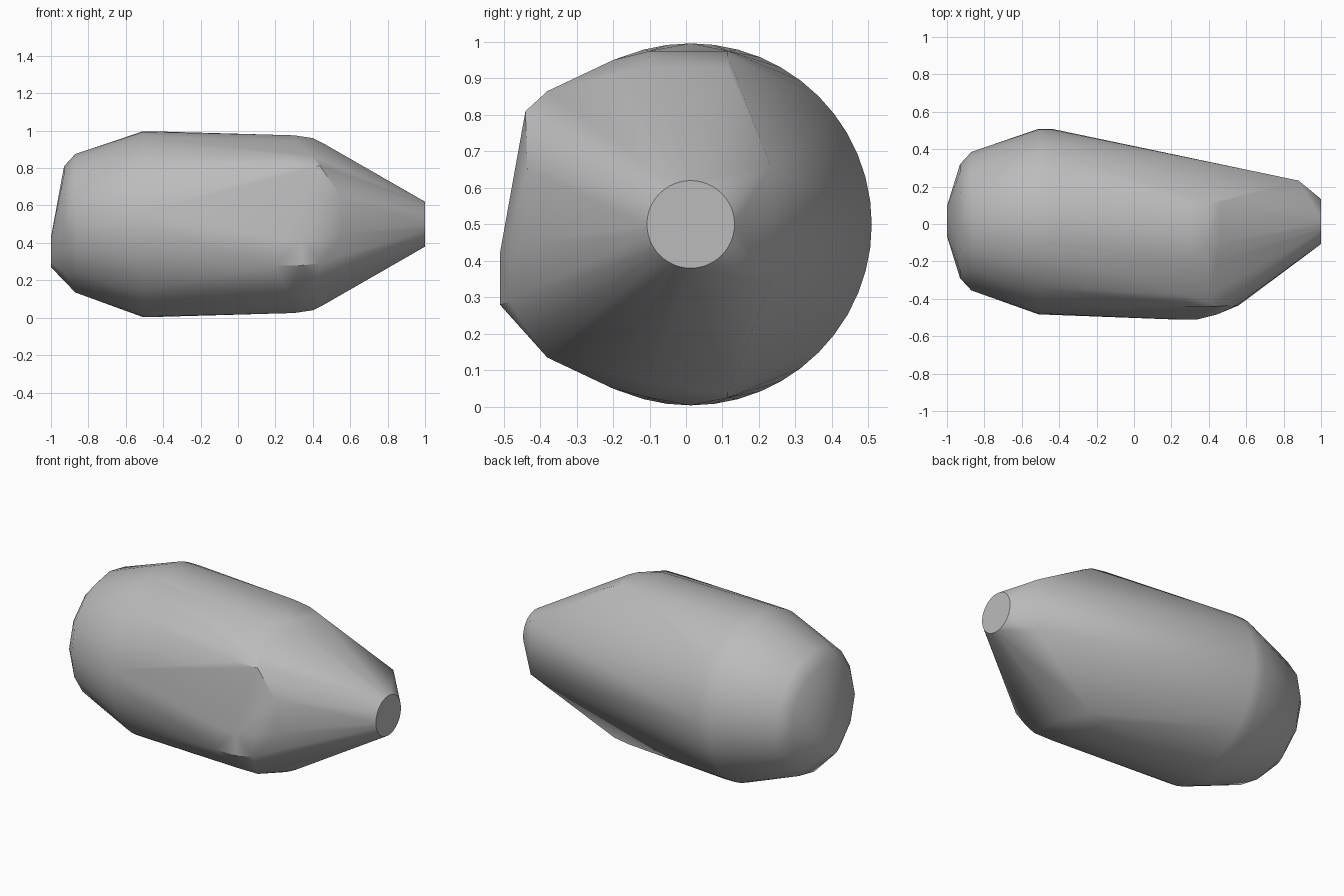
import bpy, bmesh, math

cube = bpy.data.objects.get("Cube")
if cube:
    bpy.data.objects.remove(cube)

mat = bpy.data.materials.new("plain_grey")
mat.use_nodes = True
grey = (0.5, 0.5, 0.5, 1)
mat.diffuse_color = grey
mat.node_tree.nodes["Principled BSDF"].inputs["Base Color"].default_value = grey

MID = 0.5
points = []


def ring(x, radius, z=MID, y=0.013, count=48):
    """Circle of points facing along x."""
    for i in range(count):
        a = math.tau * i / count
        points.append((x, y + radius * math.cos(a), z + radius * math.sin(a)))


def pair(x, y, z):
    """Point and its copy mirrored about the middle height."""
    points.extend([(x, y, z), (x, y, 2 * MID - z)])


# Main barrel, nozzle tip and rounded tail
ring(-0.51, 0.496)
ring(-0.44, 0.496)
ring(1.0, 0.12)
ring(-0.87, 0.37, z=0.505, y=0.015, count=16)
ring(-0.93, 0.305, z=0.505, y=0.015, count=12)
ring(-1.0, 0.08, z=0.35, y=0.015, count=16)

# Rear wedge
pair(0.88, 0.232, 0.66)
for x, z in [(0.3, 0.975), (0.4, 0.96), (0.46, 0.93)]:
    pair(x, 0.115, z)
    pair(x, -0.1, z)

# Front shoulder bulge
for x, y, z in [(0.3, -0.2, 0.95), (0.44, -0.2, 0.91),
                (0.27, -0.38, 0.865), (0.4, -0.38, 0.865)]:
    pair(x, y, z)
for x, y, z in [(0.29, -0.44, 0.81), (0.44, -0.44, 0.81), (0.55, -0.435, 0.65),
                (0.56, -0.435, 0.45), (0.44, -0.485, 0.42), (0.44, -0.485, 0.29),
                (0.2, -0.51, 0.28), (0.34, -0.51, 0.28),
                (0.34, -0.51, 0.42), (0.25, -0.51, 0.42),
                (0.29, -0.45, 0.215), (0.42, -0.44, 0.215)]:
    points.append((x, y, z))

# Wrap everything in one convex skin
bm = bmesh.new()
for p in points:
    bm.verts.new(p)
hull = bmesh.ops.convex_hull(bm, input=bm.verts)
loose = [v for v in bm.verts if not v.link_faces]
bmesh.ops.delete(bm, geom=loose, context="VERTS")
bmesh.ops.dissolve_limit(bm, angle_limit=math.radians(0.5), verts=bm.verts, edges=bm.edges)
bmesh.ops.recalc_face_normals(bm, faces=bm.faces)

mesh = bpy.data.meshes.new("tapered_body")
bm.to_mesh(mesh)
bm.free()
body = bpy.data.objects.new("tapered_body", mesh)
mesh.materials.append(mat)
bpy.context.collection.objects.link(body)
bpy.ops.object.select_all(action="DESELECT")
body.select_set(True)
bpy.context.view_layer.objects.active = body
bpy.ops.object.shade_smooth_by_angle(angle=math.radians(30))
